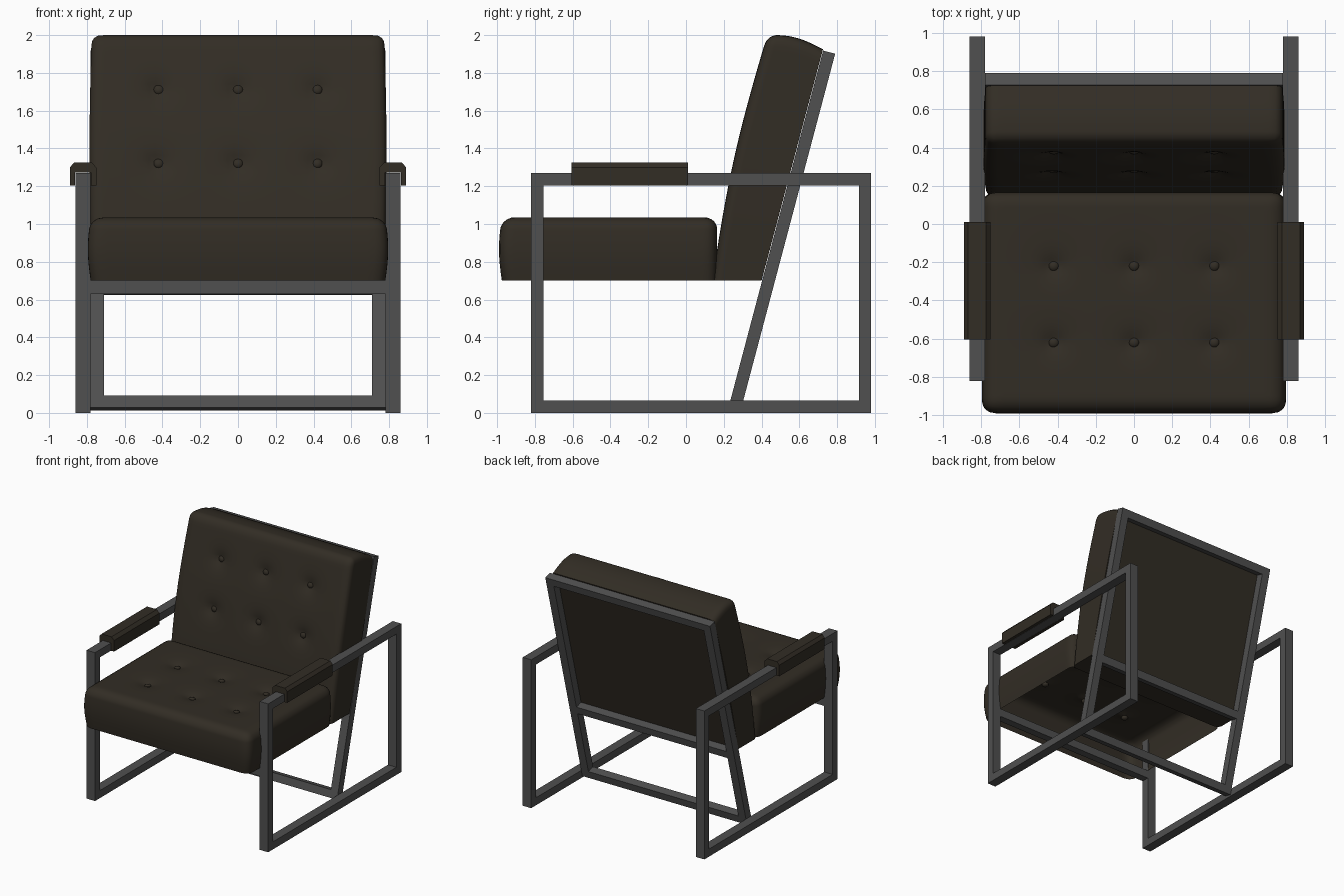
import bpy, bmesh, math
from mathutils import Matrix, Vector

if "Cube" in bpy.data.objects:
    bpy.data.objects.remove(bpy.data.objects["Cube"])


def material(name, rgb):
    m = bpy.data.materials.new(name)
    m.diffuse_color = (*rgb, 1)
    m.use_nodes = True
    m.node_tree.nodes["Principled BSDF"].inputs["Base Color"].default_value = m.diffuse_color
    return m


LEATHER = material("dark_leather", (0.032, 0.026, 0.018))
METAL = material("dark_metal", (0.08, 0.08, 0.08))


def finish(name, bm, mat, smooth=False):
    bmesh.ops.recalc_face_normals(bm, faces=bm.faces)
    me = bpy.data.meshes.new(name)
    bm.to_mesh(me)
    bm.free()
    me.materials.append(mat)
    ob = bpy.data.objects.new(name, me)
    bpy.context.collection.objects.link(ob)
    if smooth:
        bpy.ops.object.select_all(action='DESELECT')
        ob.select_set(True)
        bpy.context.view_layer.objects.active = ob
        bpy.ops.object.shade_smooth_by_angle(angle=math.radians(40))
    return ob


def add_box(bm, lo, hi, xf=Matrix()):
    lo, hi = Vector(lo), Vector(hi)
    bmesh.ops.create_cube(bm, size=1, matrix=xf @ Matrix.Translation((lo + hi) / 2)
                          @ Matrix.Diagonal((*(hi - lo), 1)))


def dimple(dx, dy):
    return 0.045 * math.exp(-math.hypot(dx, dy) / 0.05)


def cushion(lo, hi, r, inner_lo, inner_hi, n=44):
    """Dense box whose edges are rounded towards an inner box."""
    bm = bmesh.new()
    add_box(bm, lo, hi)
    bmesh.ops.subdivide_edges(bm, edges=bm.edges[:], cuts=n, use_grid_fill=True)
    for v in bm.verts:
        q = Vector([min(max(c, a), b) for c, a, b in zip(v.co, inner_lo, inner_hi)])
        d = v.co - q
        if d.length > 1e-6:
            v.co = q + d.normalized() * r
    return bm


COLS = (-0.42, 0, 0.42)

# side frames: closed rectangular loops
T = 0.065
Y0, Y1, H = -0.82, 0.98, 1.27
for side, s in (("left", -1), ("right", 1)):
    bm = bmesh.new()
    xa, xb = sorted((s * 0.78, s * 0.86))
    add_box(bm, (xa, Y0, 0), (xb, Y0 + T, H))
    add_box(bm, (xa, Y1 - T, 0), (xb, Y1, H))
    for z in (0, H - T):
        add_box(bm, (xa, Y0 + T, z), (xb, Y1 - T, z + T))
    finish(side + "_side_frame", bm, METAL)

    # arm pad: U-shaped section wrapped over the rail
    section = [(0.75, 1.205), (0.75, 1.30), (0.775, 1.325), (0.868, 1.325), (0.89, 1.30),
               (0.89, 1.205), (0.862, 1.205), (0.862, 1.272), (0.778, 1.272), (0.778, 1.205)]
    bm = bmesh.new()
    f = bm.faces.new([bm.verts.new((s * x, -0.605, z)) for x, z in section])
    ext = bmesh.ops.extrude_face_region(bm, geom=[f])
    bmesh.ops.translate(bm, vec=(0, 0.615, 0),
                        verts=[g for g in ext["geom"] if isinstance(g, bmesh.types.BMVert)])
    finish(side + "_arm_pad", bm, LEATHER)

# front cross bar under the seat
bm = bmesh.new()
add_box(bm, (-0.78, Y0, 0.63), (0.78, Y0 + T, 0.70))
finish("front_cross_bar", bm, METAL)

# leaning back frame, built upright then tilted
TILT = math.atan(0.265)
L = 1.955
xf = Matrix.Translation((0, 0.257, 0.02)) @ Matrix.Rotation(-TILT, 4, 'X')
bm = bmesh.new()
for x in (-0.78, 0.71):
    add_box(bm, (x, -0.033, 0), (x + 0.07, 0.033, L), xf)
for z in (0, 0.635, L - T):
    add_box(bm, (-0.71, -0.033, z), (0.71, 0.033, z + T), xf)
finish("back_frame", bm, METAL)

# seat cushion: rounded top, open underneath
R = 0.065
bm = cushion((-0.78, -0.975, 0.70), (0.78, 0.165, 1.035), R,
             (-0.78 + R, -0.975 + R, 0.70), (0.78 - R, 0.165 - R, 1.035 - R))
bm.normal_update()
bmesh.ops.delete(bm, geom=[f for f in bm.faces if all(v.co.z < 0.701 for v in f.verts)],
                 context='FACES')
for v in bm.verts:
    t = (v.co.z - 0.70) / 0.335
    bulge = 0.015 * math.sin(math.pi * t)
    v.co.x += bulge * v.co.x / 0.78
    if v.co.y < -0.8:
        v.co.y -= bulge
    v.co.z -= t * sum(dimple(v.co.x - x, v.co.y - y) for x in COLS for y in (-0.62, -0.22))
finish("seat_cushion", bm, LEATHER, True)

# back cushion: local y is depth, local z is height, sheared into place
D, BH, R = 0.28, 1.30, 0.05
ROWS = (0.62, 1.01)


def lean(d, h):
    t, k = h / BH, d / D
    front = Vector((0.14 + 0.29 * t - 0.03 * math.sin(math.pi * t), 0.70 + BH * t))
    back = Vector((0.40 + 0.325 * t, 0.70 + 1.225 * t))
    p = front.lerp(back, k)
    p.y += 0.025 * math.sin(math.pi * k) * t
    return p


bm = cushion((-0.775, 0, 0), (0.775, D, BH), R,
             (-0.775 + R, R, 0), (0.775 - R, D, BH - R))
for v in bm.verts:
    x, d, h = v.co
    d += (1 - d / D) * sum(dimple(x - c, h - r) for c in COLS for r in ROWS)
    y, z = lean(d, h)
    v.co = (x * (1 + 0.015 * math.sin(math.pi * h / BH)), y, z)
finish("back_cushion", bm, LEATHER, True)

# tufting buttons
for part, rows in (("seat", (-0.62, -0.22)), ("back", ROWS)):
    bm = bmesh.new()
    for r in rows:
        for x in COLS:
            if part == "seat":
                m = Matrix.Translation((x, r, 1.0))
            else:
                y, z = lean(0.035, r)
                m = Matrix.Translation((x, y, z)) @ Matrix.Rotation(math.pi / 2 - TILT, 4, 'X')
            bmesh.ops.create_uvsphere(bm, u_segments=16, v_segments=8, radius=0.028,
                                      matrix=m @ Matrix.Diagonal((1, 1, 0.7, 1)))
    finish(part + "_buttons", bm, LEATHER, True)
